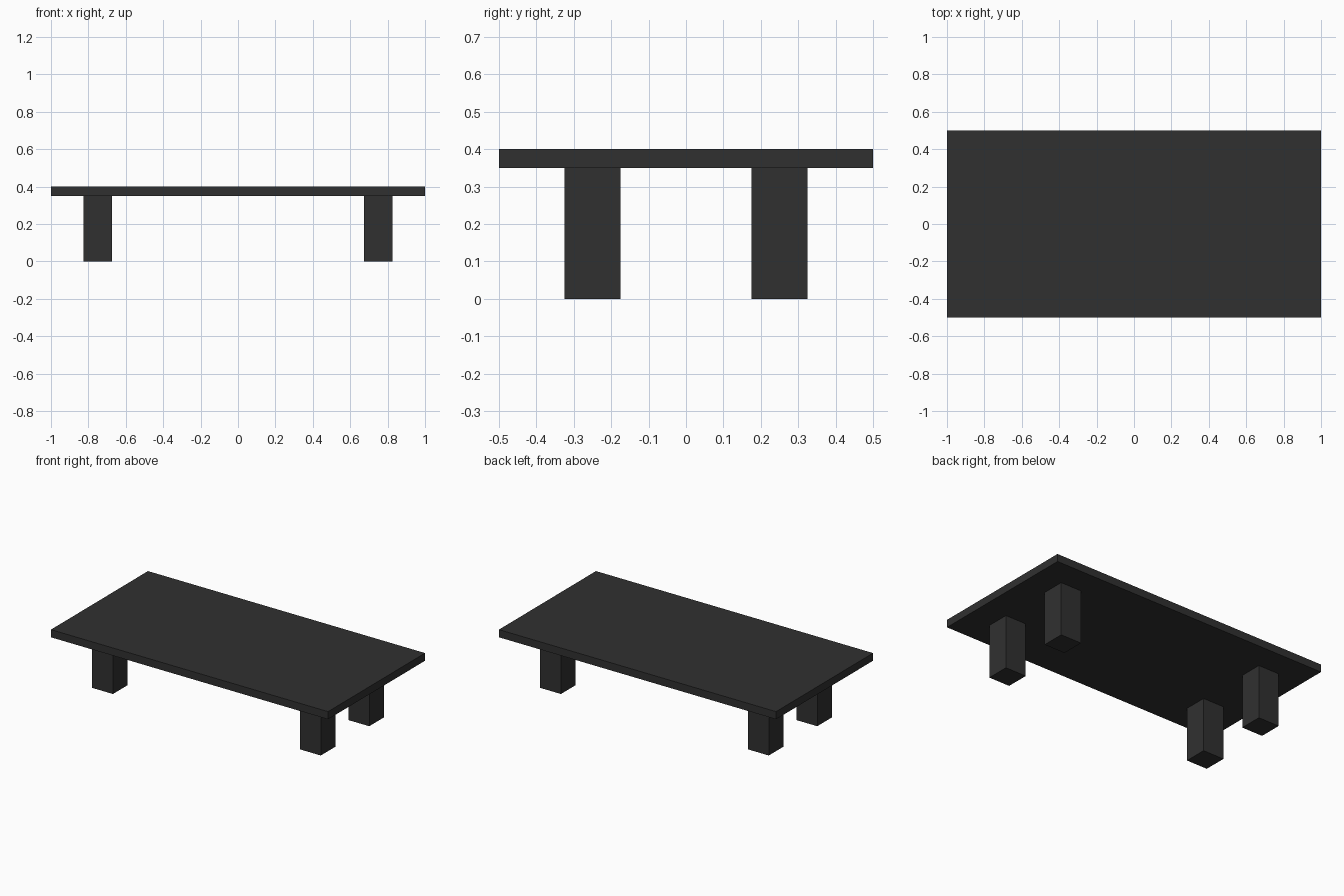
import bpy

if "Cube" in bpy.data.objects:
    bpy.data.objects.remove(bpy.data.objects["Cube"])

dark = bpy.data.materials.new("dark_finish")
dark.diffuse_color = (0.03, 0.03, 0.03, 1)
dark.use_nodes = True
dark.node_tree.nodes["Principled BSDF"].inputs["Base Color"].default_value = dark.diffuse_color


def box(name, size, center):
    bpy.ops.mesh.primitive_cube_add(size=1, location=center)
    obj = bpy.context.object
    obj.name = name
    obj.scale = size
    bpy.ops.object.transform_apply(location=False, rotation=False, scale=True)
    obj.data.materials.append(dark)
    return obj


# Table top slab
box("table_top", (2.0, 1.0, 0.05), (0, 0, 0.375))

# Four square legs, inset from the corners
for x_name, x in (("left", -0.75), ("right", 0.75)):
    for y_name, y in (("front", -0.25), ("back", 0.25)):
        box(f"{y_name}_{x_name}_leg", (0.15, 0.15, 0.35), (x, y, 0.175))
